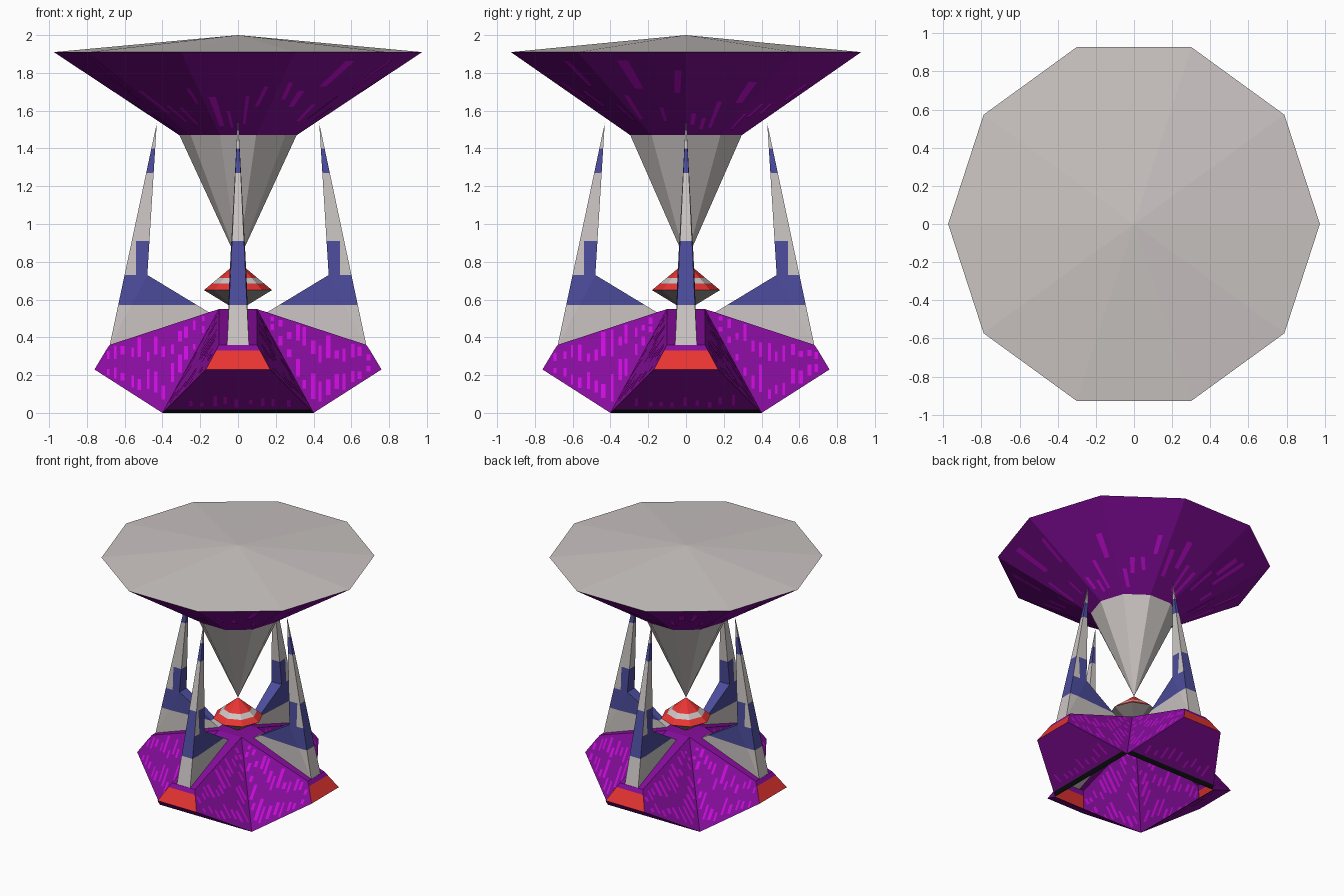
import bpy, bmesh, math, random
from mathutils import Vector, Matrix

cube = bpy.data.objects.get("Cube")
if cube:
    bpy.data.objects.remove(cube, do_unlink=True)
random.seed(7)


def material(name, rgb):
    lin = [(c / 255 / 12.92) if c < 11 else ((c / 255 + 0.055) / 1.055) ** 2.4 for c in rgb]
    m = bpy.data.materials.new(name)
    m.use_nodes = True
    m.diffuse_color = (*lin, 1)
    m.node_tree.nodes["Principled BSDF"].inputs["Base Color"].default_value = (*lin, 1)
    return m


GRAY, DARK, PURPLE, MAGENTA, RED, BLUE, BLACK = range(7)
MATS = [material("pale gray", (203, 197, 195)), material("dark gray", (150, 145, 142)),
        material("purple", (134, 13, 156)), material("magenta", (203, 12, 220)),
        material("red", (236, 54, 52)), material("blue", (76, 76, 156)),
        material("black", (14, 20, 18))]


def finish(name, bm):
    me = bpy.data.meshes.new(name)
    bm.to_mesh(me)
    bm.free()
    for m in MATS:
        me.materials.append(m)
    ob = bpy.data.objects.new(name, me)
    bpy.context.collection.objects.link(ob)
    return ob


def face(bm, pts, mat):
    f = bm.faces.new([bm.verts.new(p) for p in pts])
    f.material_index = mat
    return f


def lathe(name, sides, profile, mats):
    """Faceted solid of revolution with one material per band."""
    bm = bmesh.new()
    for (r0, z0), (r1, z1), mat in zip(profile, profile[1:], mats):
        for i in range(sides):
            a, b = (2 * math.pi * k / sides for k in (i, i + 1))
            ring = [(r0, z0, a), (r0, z0, b), (r1, z1, b), (r1, z1, a)]
            pts = []
            for r, z, t in ring:
                p = Vector((r * math.cos(t), r * math.sin(t), z))
                if p not in pts:
                    pts.append(p)
            face(bm, pts, mat)
    bmesh.ops.remove_doubles(bm, verts=bm.verts, dist=1e-5)
    bmesh.ops.recalc_face_normals(bm, faces=bm.faces)
    return finish(name, bm)


def plate(bm, pts, mat, offsets):
    """Thin painted patch lifted off the surface along its normal."""
    pts = [Vector(p) for p in pts]
    n = (pts[1] - pts[0]).cross(pts[2] - pts[0]).normalized()
    for o in offsets:
        face(bm, [p + n * o for p in pts], mat)


# Dish with the hanging cone
RIM, RIM_Z, NECK, NECK_Z = 0.975, 1.91, 0.31, 1.47
lathe("dish", 10, [(0, 2), (RIM, RIM_Z), (NECK, NECK_Z)], [GRAY, PURPLE])
lathe("hanging_cone", 10, [(NECK, NECK_Z), (0, 0.8)], [GRAY])

# Painted streaks under the dish
bm = bmesh.new()
for i in range(10):
    a, b = (Vector((math.cos(t), math.sin(t), 0)) for t in
            (math.pi * i / 5, math.pi * (i + 1) / 5))

    def under(u, v):
        p = a.lerp(b, u) * (NECK + (RIM - NECK) * v)
        p.z = NECK_Z + (RIM_Z - NECK_Z) * v
        return p
    for k in range(4):
        u = 0.06 + 0.23 * k + random.uniform(0, 0.1)
        v = random.uniform(0.05, 0.6)
        w, h = random.uniform(0.05, 0.11), random.uniform(0.12, 0.35)
        lean = random.uniform(-0.06, 0.06)
        pts = [under(u, v), under(u + lean, v + h), under(u + w + lean, v + h), under(u + w, v)]
        plate(bm, pts, MAGENTA, [0.003, -0.003])
finish("dish_streaks", bm)

# Floating gem between the base and the cone
lathe("gem", 8, [(0, 0.54), (0.18, 0.65), (0.138, 0.685), (0.102, 0.715), (0, 0.8)],
      [DARK, RED, GRAY, RED])

# Base: four wings around an open square
TOP, FOOT, TIP, SHOULDER = (0.1, 0.55), (0.4, 0), (0.76, 0.23), (0.68, 0.36)


def flank(r, z):
    """Half width of a wing at radius r and height z."""
    return (0.1298 - 0.0575 * r - 0.177 * z) / 0.267


def row(r, z):
    y = flank(r, z)
    return [(r, -y, z), (r, y, z)]


def quad(bm, p, q, mat):
    lo, hi = row(*p), row(*q)
    face(bm, [lo[0], lo[1], hi[1], hi[0]], mat)


def along(p, q, r):
    return p[1] + (q[1] - p[1]) * (r - p[0]) / (q[0] - p[0])


bm = bmesh.new()
paint = bmesh.new()
EDGE, PANEL = (0.43, 0.019), (0.70, 0.33)
for k in range(4):
    wing, streaks = bmesh.new(), bmesh.new()
    quad(wing, FOOT, EDGE, BLACK)
    quad(wing, EDGE, TIP, PURPLE)
    quad(wing, TIP, PANEL, RED)
    quad(wing, PANEL, SHOULDER, PURPLE)
    quad(wing, SHOULDER, TOP, PURPLE)
    for s in (0, 1):
        f = face(wing, [row(*p)[s] for p in (TOP, FOOT, EDGE, TIP, PANEL, SHOULDER)], PURPLE)
        if s == 0:
            f.normal_flip()
            f.normal_flip()
        # Streaks across the flank
        for i in range(13):
            r = 0.17 + 0.042 * i + random.uniform(0, 0.012)
            w = random.uniform(0.012, 0.024)
            low = max(along(TOP, FOOT, r) if r < 0.4 else 0, along(FOOT, TIP, r + w) if r > 0.38 else 0)
            high = along(TOP, SHOULDER, r + w)
            if r + w > 0.68:
                high = along(SHOULDER, TIP, r + w)
            for j in range(2):
                span = (high - low) / 2
                z0 = low + span * (j + random.uniform(0.08, 0.4))
                z1 = min(z0 + span * random.uniform(0.25, 0.7), high - 0.01)
                if z1 - z0 > 0.015:
                    pts = [row(x, z)[s] for x, z in ((r, z0), (r + w, z0), (r + w, z1), (r, z1))]
                    plate(streaks, pts, MAGENTA, [0.003, -0.003])
    # Short streaks on the sloping underside of the wing
    for i in range(9):
        y = -0.27 + 0.065 * i + random.uniform(-0.012, 0.012)
        r0 = random.uniform(0.45, 0.48)
        r1 = r0 + random.uniform(0.03, 0.09)
        pts = [(r, yy, along(FOOT, TIP, r)) for r, yy in
               ((r0, y), (r0, y + 0.018), (r1, y + 0.018), (r1, y))]
        plate(streaks, pts, MAGENTA, [0.003, -0.003])
    turn = Matrix.Rotation(k * math.pi / 2, 4, 'Z')
    for part, whole in ((wing, bm), (streaks, paint)):
        part.transform(turn)
        tmp = bpy.data.meshes.new("tmp")
        part.to_mesh(tmp)
        part.free()
        whole.from_mesh(tmp)
        bpy.data.meshes.remove(tmp)
h = TOP[0]
face(bm, [(-h, -h, TOP[1]), (h, -h, TOP[1]), (h, h, TOP[1]), (-h, h, TOP[1])], PURPLE)
bmesh.ops.remove_doubles(bm, verts=bm.verts, dist=0.004)
bmesh.ops.recalc_face_normals(bm, faces=bm.faces)
finish("base", bm)
finish("base_streaks", paint)

# Fins: tapered blades standing on the wings, banded by height
OUTLINE = [(0.68, 0.058, 0.355), (0.43, 0.002, 1.535), (0.48, 0.045, 0.73), (0.15, 0.025, 0.53)]
for k, name in enumerate(("left", "back", "right", "front")):
    bm = bmesh.new()
    sides = [[bm.verts.new((r, s * w, z)) for r, w, z in OUTLINE] for s in (-1, 1)]
    for i in range(4):
        j = (i + 1) % 4
        bm.faces.new([sides[0][i], sides[0][j], sides[1][j], sides[1][i]])
    for s in sides:
        bm.faces.new((s[0], s[1], s[2]))
        bm.faces.new((s[0], s[2], s[3]))
    bmesh.ops.recalc_face_normals(bm, faces=bm.faces)
    cuts = [((0, 0, z), (0, 0, 1)) for z in (0.57, 0.73, 0.91, 1.27, 1.4)]
    cuts.append(((0.54, 0, 0), (1, 0, 0)))
    for co, no in cuts:
        bmesh.ops.bisect_plane(bm, geom=bm.verts[:] + bm.edges[:] + bm.faces[:],
                               plane_co=co, plane_no=no)
    for f in bm.faces:
        c = f.calc_center_median()
        low = 0.57 < c.z < 0.73
        mid = 0.73 < c.z < 0.91 and (c.x < 0.54 or f.normal.x > 0.8)
        f.material_index = BLUE if low or mid or 1.27 < c.z < 1.4 else GRAY
    bm.transform(Matrix.Rotation(k * math.pi / 2, 4, 'Z'))
    finish(name + "_fin", bm)
